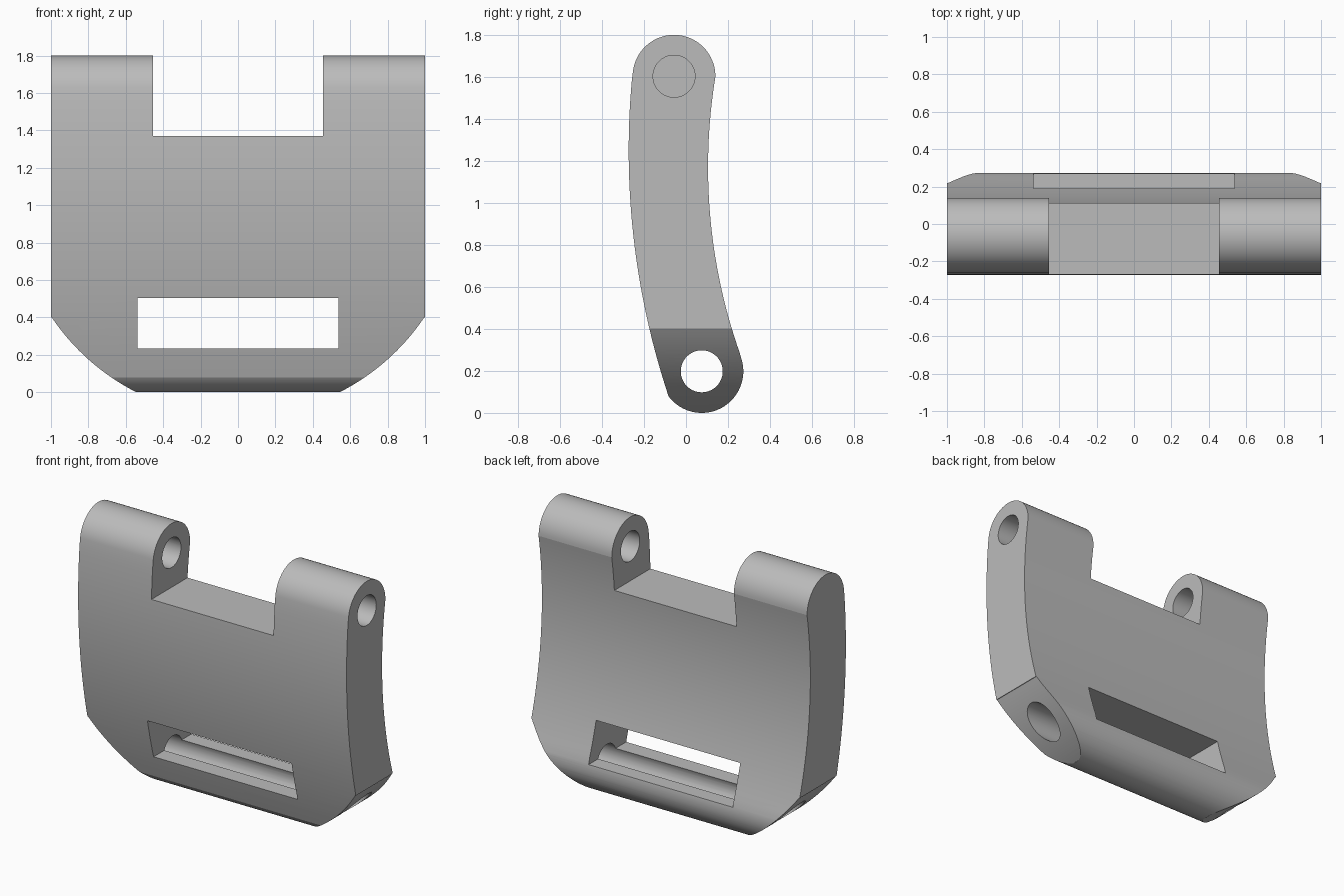
import bpy, bmesh, math
from mathutils import Vector

if "Cube" in bpy.data.objects:
    bpy.data.objects.remove(bpy.data.objects["Cube"], do_unlink=True)

grey = bpy.data.materials.new("plain grey")
grey.use_nodes = True
colour = (0.5, 0.5, 0.5, 1)
grey.diffuse_color = colour
grey.node_tree.nodes["Principled BSDF"].inputs["Base Color"].default_value = colour


def arc(centre, radius, start, end, steps):
    """Points on a circular arc, angles in degrees."""
    angles = [math.radians(start + (end - start) * i / steps) for i in range(steps + 1)]
    return [(centre[0] + radius * math.cos(a), centre[1] + radius * math.sin(a)) for a in angles]


def extrude(name, outline, place, low, high):
    """Closed outline extruded from low to high; place maps (u, v, depth) to a point."""
    bm = bmesh.new()
    face = bm.faces.new([bm.verts.new(place(u, v, low)) for u, v in outline])
    shift = Vector(place(0, 0, high)) - Vector(place(0, 0, low))
    made = bmesh.ops.extrude_face_region(bm, geom=[face])["geom"]
    bmesh.ops.translate(bm, vec=shift, verts=[g for g in made if isinstance(g, bmesh.types.BMVert)])
    bmesh.ops.recalc_face_normals(bm, faces=bm.faces)
    mesh = bpy.data.meshes.new(name)
    bm.to_mesh(mesh)
    bm.free()
    mesh.materials.append(grey)
    obj = bpy.data.objects.new(name, mesh)
    bpy.context.collection.objects.link(obj)
    return obj


def along_x(u, v, d):
    return (d, u, v)


def along_y(u, v, d):
    return (u, d, v)


def combine(target, cutter, operation):
    mod = target.modifiers.new(operation.lower(), "BOOLEAN")
    mod.operation, mod.object, mod.solver = operation, cutter, "EXACT"
    bpy.context.view_layer.objects.active = target
    bpy.ops.object.modifier_apply(modifier=mod.name)
    bpy.data.objects.remove(cutter, do_unlink=True)


def bow(face_y, mid_z, radius, z0, z1, steps):
    """Shallow vertical arc bulging towards -y."""
    a0, a1 = (180 - math.degrees(math.asin((z - mid_z) / radius)) for z in (z0, z1))
    return arc((face_y + radius, mid_z), radius, a0, a1, steps)


# Curved side profile: lower barrel, back, upper barrel, front
low_pin, top_pin = (0.075, 0.198), (-0.057, 1.603)
side = arc(low_pin, 0.198, 217, 372, 40)
side += bow(0.105, 1.17, 2.67, 0.243, 1.603, 32)[1:]
side += arc(top_pin, 0.197, 0, 172, 44)[1:]
side += bow(-0.273, 1.25, 3.7, 1.63, 0.08, 32)[1:-1]
plate = extrude("hinge_plate", side, along_x, -1, 1)

# Front outline: rounded lower corners and the notch between the lugs
corner = [(x, z) for x, z in arc((0, 1.07), 1.2, -62.9, -33.9, 24)]
half = [(0.55, -0.1)] + corner + [(1.1, 0.4), (1.1, 2), (0.455, 2), (0.455, 1.37)]
outline = half + [(-x, z) for x, z in reversed(half)]
combine(plate, extrude("outline_cutter", outline, along_y, -1, 1), "INTERSECT")

# Strap slot
slot = [(-0.537, 0.235), (0.537, 0.235), (0.537, 0.503), (-0.537, 0.503)]
combine(plate, extrude("slot_cutter", slot, along_y, -1, 1), "DIFFERENCE")

# Pin holes: lower one runs right through, upper one is blind in the far lug
for centre, start in ((low_pin, -1.2), (top_pin, -0.9)):
    hole = extrude("pin_cutter", arc(centre, 0.1, 0, 354, 59), along_x, start, 1.2)
    combine(plate, hole, "DIFFERENCE")

bpy.ops.object.select_all(action="DESELECT")
plate.select_set(True)
bpy.context.view_layer.objects.active = plate
bpy.ops.object.shade_smooth_by_angle(angle=math.radians(12))
